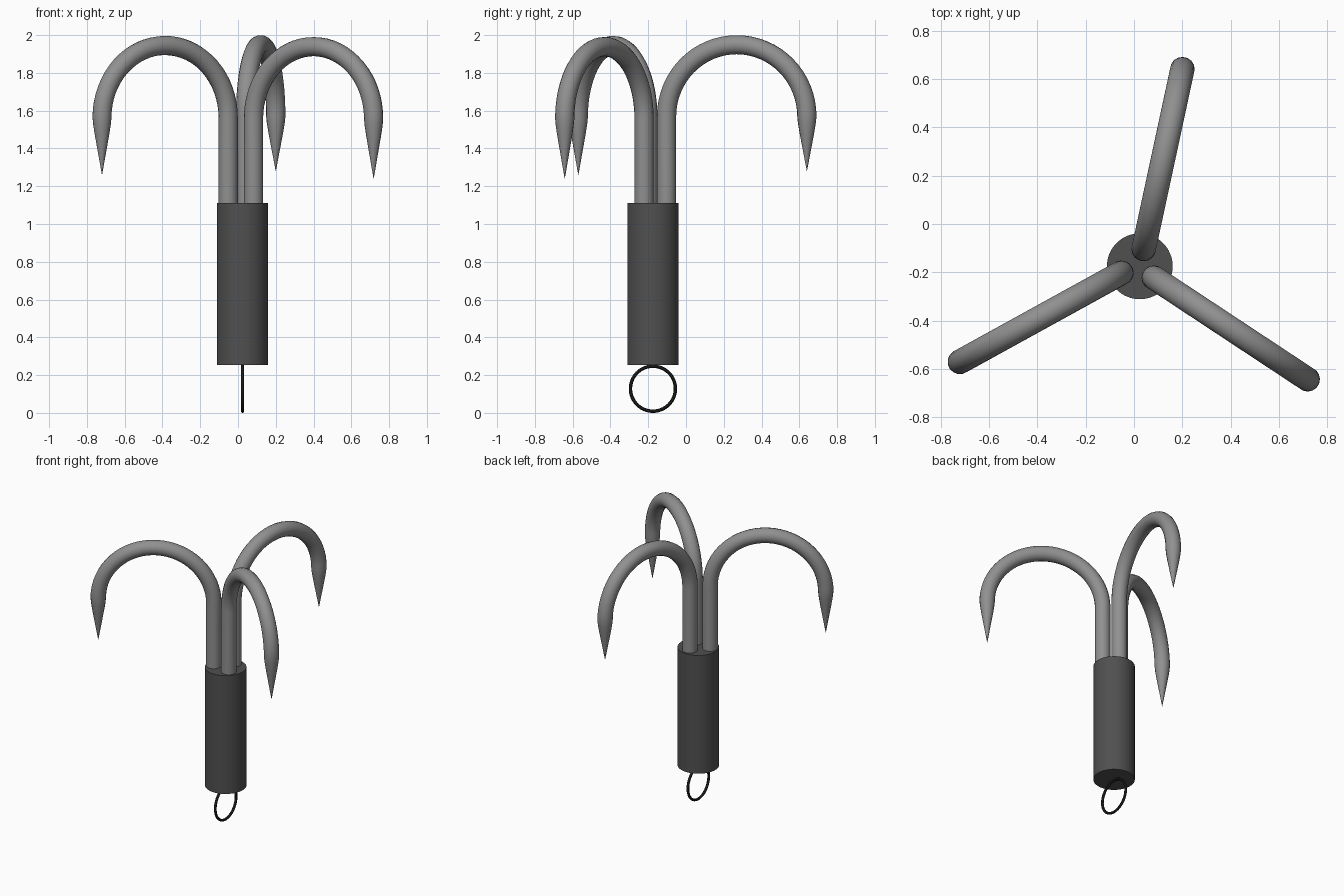
import bpy
from math import pi, sin, cos
from mathutils import Vector

if "Cube" in bpy.data.objects:
    bpy.data.objects.remove(bpy.data.objects["Cube"])

CX, CY = 0.024, -0.175          # axis of the handle
TUBE = 0.051                    # hook tube radius


def material(name, v):
    m = bpy.data.materials.new(name)
    m.diffuse_color = (v, v, v, 1)
    m.use_nodes = True
    m.node_tree.nodes["Principled BSDF"].inputs["Base Color"].default_value = m.diffuse_color
    return m


steel = material("steel", 0.28)
grip = material("dark_grip", 0.08)
black = material("black_wire", 0.01)


def hook(name, root, tip, top):
    """Straight shank, half-circle bend, then a tapered point below the bend's end."""
    a, b = Vector((*root, 0)), Vector((*tip[:2], 0))
    mid, half = (a + b) / 2, (b - a) / 2
    R = half.length
    zc = top - TUBE - R
    pts = [(a + Vector((0, 0, 0.9)), 1)]
    n = 32
    for i in range(n + 1):
        t = pi * i / n
        pts.append((mid - half * cos(t) + Vector((0, 0, zc + R * sin(t))), 1))
    for f, r in ((0.12, 0.93), (0.3, 0.76), (1.0, 0.01)):
        pts.append((b + Vector((0, 0, (tip[2] - zc) * f + zc)), r))
    cu = bpy.data.curves.new(name, 'CURVE')
    cu.dimensions = '3D'
    cu.bevel_depth = TUBE
    cu.bevel_resolution = 6
    cu.use_fill_caps = True
    sp = cu.splines.new('POLY')
    sp.points.add(len(pts) - 1)
    for p, (co, r) in zip(sp.points, pts):
        p.co = (*co, 1)
        p.radius = r
    sp.use_smooth = True
    cu.materials.append(steel)
    ob = bpy.data.objects.new(name, cu)
    bpy.context.collection.objects.link(ob)
    bpy.ops.object.select_all(action='DESELECT')
    ob.select_set(True)
    bpy.context.view_layer.objects.active = ob
    bpy.ops.object.convert(target='MESH')


# Three hooks spread around the handle: shank position, point, top height
hook("hook_left", (-0.052, -0.202), (-0.72, -0.57, 1.26), 1.996)
hook("hook_right", (0.082, -0.222), (0.718, -0.642, 1.24), 1.99)
hook("hook_back", (0.04, -0.103), (0.2, 0.64, 1.28), 2.0)

# Handle
bpy.ops.mesh.primitive_cylinder_add(vertices=64, radius=0.136, depth=0.856,
                                    location=(CX, CY, 0.682))
handle = bpy.context.object
handle.name = "handle"
handle.data.materials.append(grip)
bpy.ops.object.shade_smooth_by_angle()

# Rope ring under the handle, standing in the y-z plane
bpy.ops.mesh.primitive_torus_add(major_radius=0.119, minor_radius=0.009,
                                 major_segments=64, minor_segments=12,
                                 location=(CX, CY, 0.128), rotation=(0, pi / 2, 0))
ring = bpy.context.object
ring.name = "rope_ring"
ring.data.materials.append(black)
bpy.ops.object.shade_smooth_by_angle()
